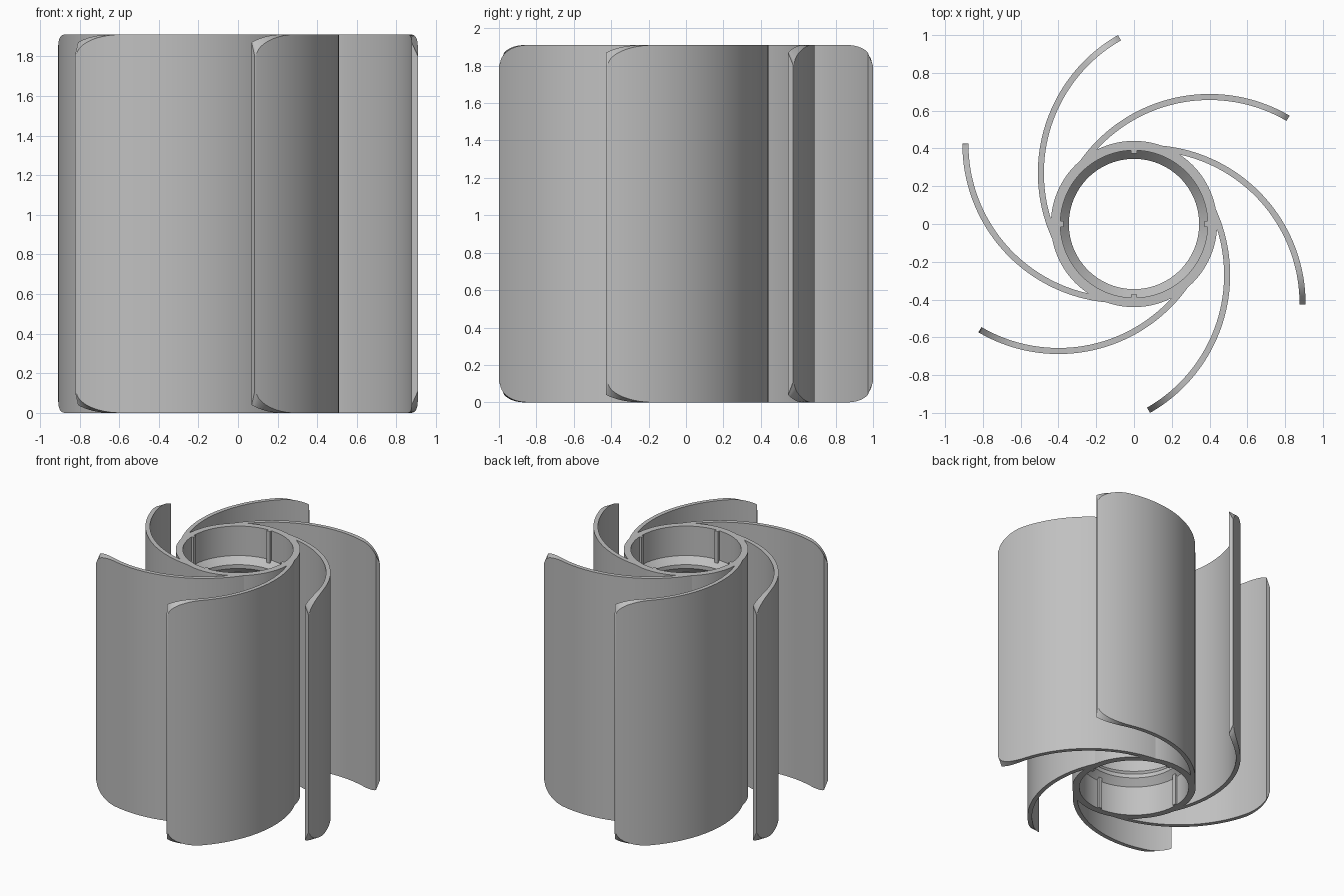
import bpy, bmesh
from math import sin, cos, pi, radians, sqrt, hypot
from mathutils import Matrix

cube = bpy.data.objects.get("Cube")
if cube:
    bpy.data.objects.remove(cube, do_unlink=True)

HEIGHT = 1.91
BLADES = 6
HUB_R, WALL_R, LIP_R = 0.44, 0.39, 0.345
RECESS = 0.23            # depth from each end to the inner lip

grey = bpy.data.materials.new("plain grey")
grey.use_nodes = True
colour = (0.53, 0.53, 0.53, 1)
grey.diffuse_color = colour
grey.node_tree.nodes["Principled BSDF"].inputs["Base Color"].default_value = colour


def finish(name, bm, smooth=True):
    bmesh.ops.recalc_face_normals(bm, faces=bm.faces)
    mesh = bpy.data.meshes.new(name)
    bm.to_mesh(mesh)
    bm.free()
    mesh.materials.append(grey)
    obj = bpy.data.objects.new(name, mesh)
    bpy.context.collection.objects.link(obj)
    if smooth:
        bpy.ops.object.select_all(action='DESELECT')
        obj.select_set(True)
        bpy.context.view_layer.objects.active = obj
        bpy.ops.object.shade_smooth_by_angle(angle=radians(30))
    return obj


def bridge(bm, rings, closed):
    pairs = list(zip(rings, rings[1:]))
    if closed:
        pairs.append((rings[-1], rings[0]))
    for a, b in pairs:
        for i in range(len(a)):
            j = (i + 1) % len(a)
            bm.faces.new((a[i], a[j], b[j], b[i]))


# Hub: a lathed tube with a chamfered lip inside each end
half = [(HUB_R, 0), (WALL_R, 0), (WALL_R, RECESS), (LIP_R, RECESS + 0.05),
        (LIP_R, RECESS + 0.08), (WALL_R, RECESS + 0.13)]
profile = half + [(r, HEIGHT - z) for r, z in reversed(half)]
bm = bmesh.new()
STEPS = 96
rings = []
for k in range(STEPS):
    a = 2 * pi * k / STEPS
    rings.append([bm.verts.new((r * cos(a), r * sin(a), z)) for r, z in profile])
bridge(bm, rings, True)
finish("hub", bm)

# Curved blades: arc sections whose outer corners are rounded by radius
CX, CY = 0.331, 0.27
R_OUT, R_IN = 0.84, 0.808
START, END = radians(206), radians(119.65)
FILLET = 0.11


def trim(x, y):
    d = min(max(hypot(x, y) - (1.0 - FILLET), 0), FILLET)
    return FILLET - sqrt(FILLET ** 2 - d ** 2)


def add_blade(name, turn):
    bm = bmesh.new()
    rings = []
    n = 60
    for k in range(n + 1):
        t = k / n
        a = START + (END - START) * (1 - (1 - t) ** 1.4)
        ring = []
        for radius, top in ((R_OUT, False), (R_IN, False), (R_IN, True), (R_OUT, True)):
            x, y = CX + radius * cos(a), CY + radius * sin(a)
            cut = trim(x, y)
            ring.append(bm.verts.new((x, y, HEIGHT - cut if top else cut)))
        rings.append(ring)
    bridge(bm, rings, False)
    bm.faces.new(rings[0])
    bm.faces.new(rings[-1])
    bmesh.ops.transform(bm, matrix=Matrix.Rotation(turn, 4, 'Z'), verts=bm.verts)
    finish(name, bm)


for i in range(BLADES):
    add_blade(f"blade_{i + 1}", 2 * pi * i / BLADES)

# Small vertical ribs inside both recesses
for end, z0 in (("bottom", 0), ("top", HEIGHT - RECESS - 0.02)):
    for i in range(4):
        bm = bmesh.new()
        bmesh.ops.create_cube(bm, size=1)
        place = (Matrix.Rotation(i * pi / 2, 4, 'Z')
                 @ Matrix.Translation((WALL_R - 0.002, 0, z0 + RECESS / 2 + 0.01))
                 @ Matrix.Diagonal((0.03, 0.03, RECESS + 0.02, 1)))
        bmesh.ops.transform(bm, matrix=place, verts=bm.verts)
        finish(f"{end}_rib_{i + 1}", bm, smooth=False)
